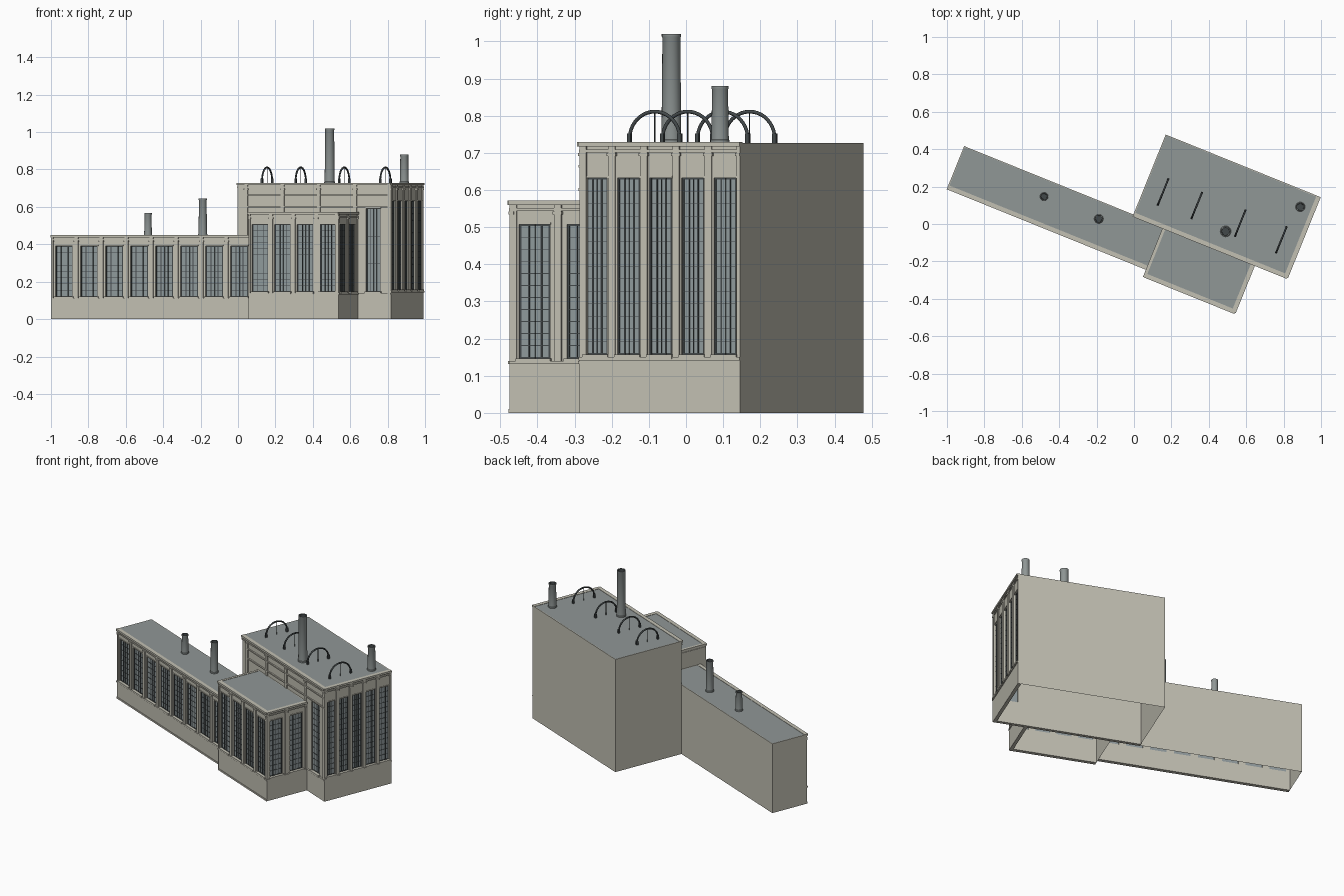
import bpy, bmesh, math
from mathutils import Matrix, Vector

if "Cube" in bpy.data.objects:
    bpy.data.objects.remove(bpy.data.objects["Cube"])

TURN = Matrix.Rotation(math.radians(-22), 4, 'Z')


def material(name, color):
    m = bpy.data.materials.new(name)
    m.use_nodes = True
    m.diffuse_color = (*color, 1)
    bsdf = m.node_tree.nodes["Principled BSDF"]
    bsdf.inputs["Base Color"].default_value = (*color, 1)
    bsdf.inputs["Roughness"].default_value = 0.8
    return m


STONE = material("warm stone", (0.54, 0.525, 0.45))
SLATE = material("slate grey", (0.28, 0.31, 0.305))
GLASS = material("window glass", (0.28, 0.325, 0.335))
IRON = material("dark iron", (0.055, 0.065, 0.068))


def place(name, data, *mats):
    ob = bpy.data.objects.new(name, data)
    bpy.context.scene.collection.objects.link(ob)
    for m in mats:
        data.materials.append(m)
    ob.matrix_world = TURN
    return ob


def finish(name, bm, *mats, fix=True):
    if fix:
        bmesh.ops.recalc_face_normals(bm, faces=bm.faces)
    me = bpy.data.meshes.new(name)
    bm.to_mesh(me)
    bm.free()
    return place(name, me, *mats)


def box(bm, x, y, z, frame=Matrix()):
    size = Matrix.Diagonal((x[1] - x[0], y[1] - y[0], z[1] - z[0], 1))
    mid = Matrix.Translation([(a + b) / 2 for a, b in (x, y, z)])
    return bmesh.ops.create_cube(bm, size=1, matrix=frame @ mid @ size)


# Hall shell: open below, open on the sides that carry a facade
def shell(name, x, y, height, open_sides):
    bm = bmesh.new()
    box(bm, x, y, (0, height - 0.002))
    bm.normal_update()
    gone = [f for f in bm.faces
            if any(f.normal.dot(Vector(d)) > 0.9 for d in open_sides + [(0, 0, -1)])]
    bmesh.ops.delete(bm, geom=gone, context='FACES')
    roof = [f for f in bm.faces if f.normal.z > 0.9]
    bmesh.ops.inset_region(bm, faces=roof, thickness=0.006)
    for f in roof:
        f.material_index = 1
    finish(name, bm, STONE, SLATE, fix=False)


# Facade axes: along the wall, outward, up
def facade(name, frame, width, bays, sill, head, height, glass_w, rows,
           margin=0.0, glazed=None, bar=1.0):
    wall, bars, panes = bmesh.new(), bmesh.new(), bmesh.new()
    pitch = (width - margin) / bays
    back, face = -0.02, -0.006

    def stone(x, y, z):
        box(wall, x, y, z, frame)

    stone((0, width), (back, 0), (0, sill - 0.012))
    stone((0, width), (back, 0.004), (sill - 0.016, sill - 0.007))
    stone((0, width), (back, face), (head, height - 0.01))
    stone((0, width), (-0.018, 0.006), (height - 0.012, height))
    stone((0, width), (back, 0.001), (height - 0.028, height - 0.02))
    if margin:
        stone((0, margin), (back, face), (sill - 0.012, head))

    # Pilasters with small capitals
    for i in range(bays + 1):
        c = margin + i * pitch
        lo, hi = max(c - 0.01, 0), min(c + 0.01, width)
        stone((lo, hi), (back, 0), (sill - 0.012, height - 0.01))
        stone((max(lo - 0.003, 0), min(hi + 0.003, width)), (back, 0.003),
              (height - 0.038, height - 0.03))

    for i in range(bays):
        a = margin + i * pitch
        b = a + pitch
        if glazed and i not in glazed:
            stone((a, b), (back, face), (sill - 0.012, head))
            continue
        l, r = (a + b - glass_w) / 2, (a + b + glass_w) / 2
        stone((a, l), (back, face), (sill - 0.012, head))
        stone((r, b), (back, face), (sill - 0.012, head))
        stone((l - 0.005, r + 0.005), (back, 0.006), (sill - 0.012, sill))
        stone((l - 0.003, r + 0.003), (back, -0.003), (head, head + 0.006))
        box(panes, (l, r), (-0.016, -0.014), (sill, head), frame)
        # Glazing bars: heavy jambs, two mullions, thin centre bar
        for t, w in ((0.03, 0.005), (0.3, 0.0035), (0.5, 0.001), (0.7, 0.0035), (0.97, 0.005)):
            c, w = l + t * glass_w, w * bar / 2
            box(bars, (c - w, c + w), (-0.015, -0.011), (sill, head), frame)
        for k in range(rows + 1):
            z = sill + 0.002 + (head - sill - 0.004) * k / rows
            w = (0.002 if k in (0, rows) else 0.001) * bar
            box(bars, (l, r), (-0.015, -0.012), (z - w, z + w), frame)

    finish(name + "_wall", wall, STONE)
    finish(name + "_window_bars", bars, IRON)
    finish(name + "_glass", panes, GLASS)


def front(x, y):
    return Matrix(((1, 0, 0, x), (0, -1, 0, y), (0, 0, 1, 0), (0, 0, 0, 1)))


def right(x, y):
    return Matrix(((0, 1, 0, x), (1, 0, 0, y), (0, 0, 1, 0), (0, 0, 0, 1)))


FRONT, RIGHT = (0, -1, 0), (1, 0, 0)

# Long low wing
shell("long_wing", (-0.998, 0.156), (-0.18, 0.046), 0.449, [FRONT])
facade("long_wing_front", front(-0.998, -0.197), 1.154, 8, 0.12, 0.39, 0.449, 0.1, 8)

# Entrance block
shell("entrance_block", (0.156, 0.662), (-0.222, 0.045), 0.572, [FRONT, RIGHT])
facade("entrance_front", front(0.156, -0.239), 0.521, 4, 0.147, 0.507, 0.572, 0.092, 11)
facade("entrance_side", right(0.677, -0.239), 0.279, 2, 0.147, 0.507, 0.572, 0.09, 11)
bm = bmesh.new()
box(bm, (0.15, 0.166), (-0.243, 0.04), (0.56, 0.572))
box(bm, (0.153, 0.166), (-0.239, 0.04), (0.544, 0.552))
finish("entrance_left_cornice", bm, STONE)

# Footing along the low front walls
bm = bmesh.new()
box(bm, (-0.998, 0.156), (-0.2, -0.19), (0, 0.01))
box(bm, (0.156, 0.677), (-0.242, -0.23), (0, 0.01))
finish("front_footing", bm, STONE)

# Tall hall
shell("tall_hall", (-0.022, 0.85), (0.056, 0.507), 0.729, [FRONT, RIGHT])
facade("tall_hall_front", front(-0.022, 0.04), 0.888, 4, 0.147, 0.592, 0.729, 0.082, 12,
       margin=0.052, glazed=[3], bar=0.5)
facade("tall_hall_side", right(0.866, 0.04), 0.467, 5, 0.157, 0.632, 0.729, 0.064, 14)
bm = bmesh.new()
for z in (0.598, 0.66):
    box(bm, (0.03, 0.866), (0.038, 0.05), (z, z + 0.007))
finish("tall_hall_front_string_courses", bm, STONE)


# Chimneys: turned profile with a slightly flared, hollow top
def chimney(name, x, y, r, z0, z1):
    bm = bmesh.new()
    h = z1 - z0
    profile = [(1.12, 0), (1.12, 0.01), (1.03, 0.012), (0.93, h - 0.01), (1, h - 0.007),
               (1, h), (0.78, h), (0.76, h - 0.03), (0, h - 0.03)]
    verts = [bm.verts.new((x + a * r, y, z0 + b)) for a, b in profile]
    edges = [bm.edges.new(p) for p in zip(verts, verts[1:])]
    bmesh.ops.spin(bm, geom=verts + edges, cent=(x, y, 0), axis=(0, 0, 1),
                   angle=math.tau, steps=20, use_duplicate=False)
    bmesh.ops.remove_doubles(bm, verts=bm.verts, dist=0.0001)
    for f in bm.faces:
        if all(math.hypot(v.co.x - x, v.co.y - y) < 0.8 * r for v in f.verts):
            f.material_index = 1
    ob = finish(name, bm, SLATE, IRON)
    bpy.ops.object.select_all(action='DESELECT')
    ob.select_set(True)
    bpy.context.view_layer.objects.active = ob
    bpy.ops.object.shade_smooth_by_angle(angle=math.radians(35))


chimney("wing_chimney_left", -0.501, -0.044, 0.02, 0.444, 0.567)
chimney("wing_chimney_right", -0.185, -0.045, 0.022, 0.444, 0.645)
chimney("hall_chimney_tall", 0.469, 0.147, 0.026, 0.724, 1.02)
chimney("hall_chimney_short", 0.79, 0.418, 0.023, 0.724, 0.88)


# Roof hoops: bent pipe, centre rod and two feet
def pipe(name, points, radius):
    cu = bpy.data.curves.new(name, 'CURVE')
    cu.dimensions = '3D'
    cu.bevel_depth = radius
    cu.bevel_resolution = 2
    cu.use_fill_caps = True
    sp = cu.splines.new('POLY')
    sp.points.add(len(points) - 1)
    for p, co in zip(sp.points, points):
        p.co = (*co, 1)
    place(name, cu, IRON)


for n, x in enumerate((0.08, 0.274, 0.525, 0.762), 1):
    yc, zc, r = 0.217, 0.738, 0.073
    arc = [(x, yc - r * math.cos(t), zc + r * math.sin(t))
           for t in (math.pi * k / 20 for k in range(21))]
    pipe(f"roof_hoop_{n}", [(x, yc - r, 0.725)] + arc + [(x, yc + r, 0.725)], 0.005)
    pipe(f"roof_hoop_rod_{n}", [(x, yc, 0.725), (x, yc, zc + r)], 0.0018)
    bm = bmesh.new()
    for y in (yc - r, yc + r):
        box(bm, (x - 0.0055, x + 0.0055), (y - 0.0055, y + 0.0055), (0.725, 0.752))
    finish(f"roof_hoop_feet_{n}", bm, IRON)
